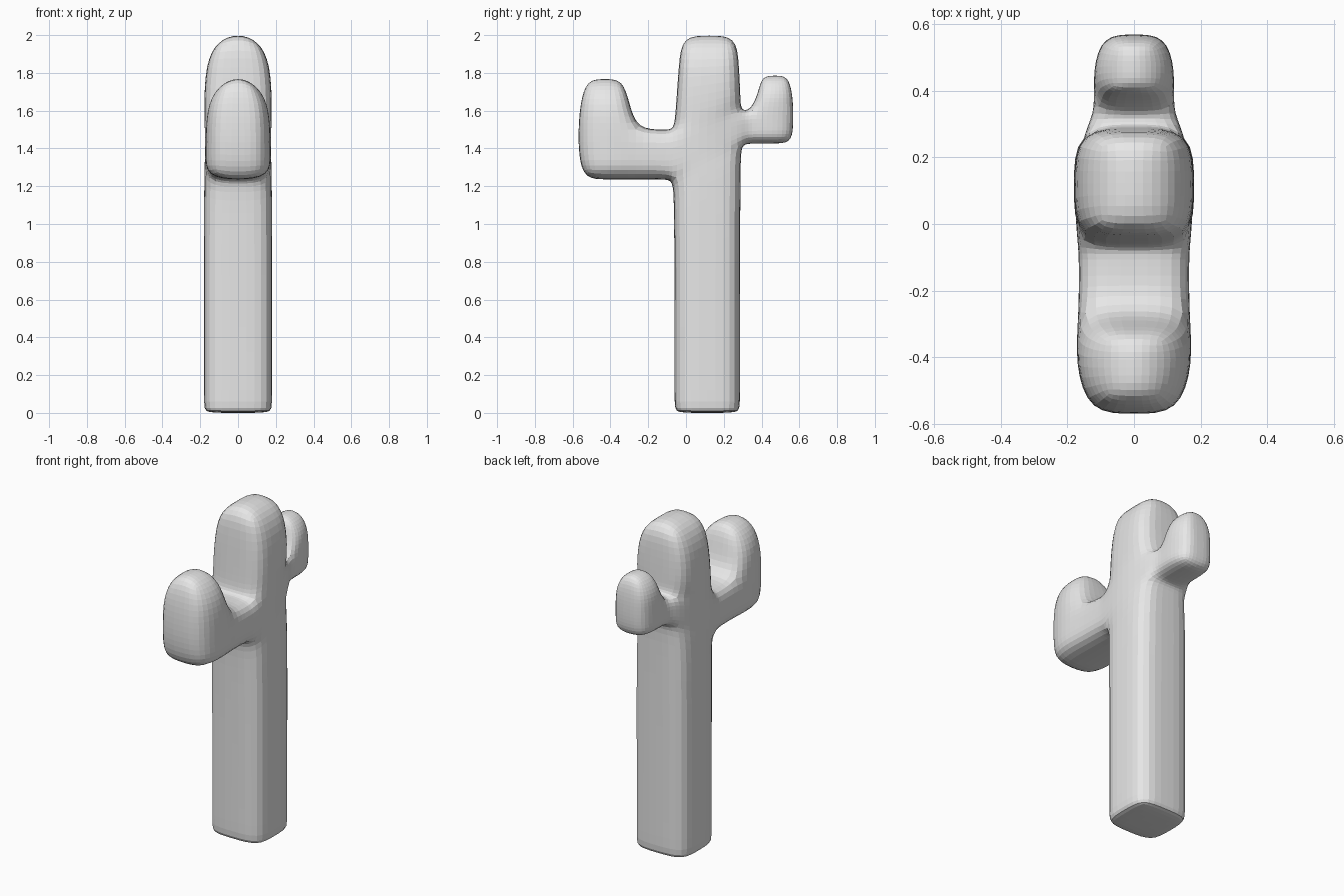
import bpy
import bmesh
from collections import Counter

if "Cube" in bpy.data.objects:
    bpy.data.objects.remove(bpy.data.objects["Cube"], do_unlink=True)

# A node is (y, z, half width, drop of the outer sides)
patches = []


def trunk_row(z_front, z_back, y_front, y_back, w, w_front=None, w_back=None, drop=0):
    """Front, middle and back node of one trunk level."""
    return [
        (y_front, z_front, w_front or w, drop),
        ((y_front + y_back) / 2, (z_front + z_back) / 2, w, drop),
        (y_back, z_back, w_back or w, drop),
    ]


def add_arm(roots, columns, tips):
    """Bent arm: a horizontal strip grown from the roots, then an upright strip."""
    drops = (-0.02, 0, 0)
    rows = []
    for i, root in enumerate(roots):
        rows.append([root] + [(c[i], root[1], c[3], drops[i]) for c in columns])
    patches.append(rows)
    patches.append([rows[-1][-3:]] + tips)


def build_slab(name, patches, material):
    """Give the side-profile patches thickness and round them off."""
    bm = bmesh.new()
    nodes, edge_count, cells = {}, Counter(), []

    def column(node):
        y, z, w, drop = node
        if node not in nodes:
            nodes[node] = [bm.verts.new((-w, y, z - drop)), bm.verts.new((0, y, z)),
                           bm.verts.new((w, y, z - drop))]
        return nodes[node]

    for rows in patches:
        for low, high in zip(rows, rows[1:]):
            for i in range(len(low) - 1):
                cells.append((low[i], low[i + 1], high[i + 1], high[i]))
    for cell in cells:
        for side in (0, 2):
            bm.faces.new([column(n)[side] for n in cell])
        for a, b in zip(cell, cell[1:] + cell[:1]):
            edge_count[frozenset((a, b))] += 1
    # Close the rim along edges that belong to a single cell
    for edge, count in edge_count.items():
        if count == 1:
            a, b = (column(n) for n in edge)
            for k in (0, 1):
                bm.faces.new((a[k], b[k], b[k + 1], a[k + 1]))
    bmesh.ops.recalc_face_normals(bm, faces=bm.faces[:])

    mesh = bpy.data.meshes.new(name)
    bm.to_mesh(mesh)
    bm.free()
    mesh.materials.append(material)
    obj = bpy.data.objects.new(name, mesh)
    bpy.context.collection.objects.link(obj)
    subsurf = obj.modifiers.new("rounding", "SUBSURF")
    subsurf.levels = subsurf.render_levels = 2
    return obj


# Trunk, from the foot to the rounded crown
trunk = [
    trunk_row(0, 0, -0.06, 0.285, 0.18),
    trunk_row(0.03, 0.03, -0.06, 0.285, 0.18),
    trunk_row(0.6, 0.6, -0.06, 0.285, 0.18),
    trunk_row(1.13, 1.32, -0.063, 0.288, 0.18),
    trunk_row(1.23, 1.42, -0.07, 0.292, 0.184, 0.167, 0.145),
    trunk_row(1.365, 1.51, -0.07, 0.292, 0.184, 0.167, 0.145),
    trunk_row(1.5, 1.6, -0.065, 0.29, 0.184, 0.167, 0.145),
    trunk_row(1.58, 1.67, -0.055, 0.288, 0.18),
    trunk_row(1.85, 1.85, -0.038, 0.28, 0.172),
    trunk_row(2.01, 2.01, -0.02, 0.265, 0.11, drop=0.04),
]
patches.append(trunk)
joint = trunk[4:7]

# Large front arm
add_arm(
    [row[0] for row in joint],
    [(-0.11, -0.11, -0.11, 0.165), (-0.27, -0.27, -0.26, 0.165),
     (-0.42, -0.42, -0.42, 0.178), (-0.54, -0.568, -0.57, 0.135)],
    [[(-0.3, 1.64, 0.15, 0), (-0.43, 1.64, 0.168, 0), (-0.56, 1.64, 0.125, 0)],
     [(-0.335, 1.78, 0.09, 0.04), (-0.43, 1.78, 0.1, 0.04), (-0.525, 1.78, 0.08, 0.04)]],
)

# Small back arm
add_arm(
    [row[2] for row in joint],
    [(0.335, 0.335, 0.34, 0.115), (0.46, 0.46, 0.46, 0.125), (0.555, 0.568, 0.568, 0.095)],
    [[(0.382, 1.69, 0.11, 0), (0.472, 1.69, 0.122, 0), (0.563, 1.69, 0.09, 0)],
     [(0.4, 1.795, 0.065, 0.03), (0.472, 1.795, 0.075, 0.03), (0.54, 1.795, 0.06, 0.03)]],
)

grey = bpy.data.materials.new("light_grey")
grey.use_nodes = True
grey.diffuse_color = (0.8, 0.8, 0.8, 1)
grey.node_tree.nodes["Principled BSDF"].inputs["Base Color"].default_value = (0.8, 0.8, 0.8, 1)

build_slab("cactus_body", patches, grey)
